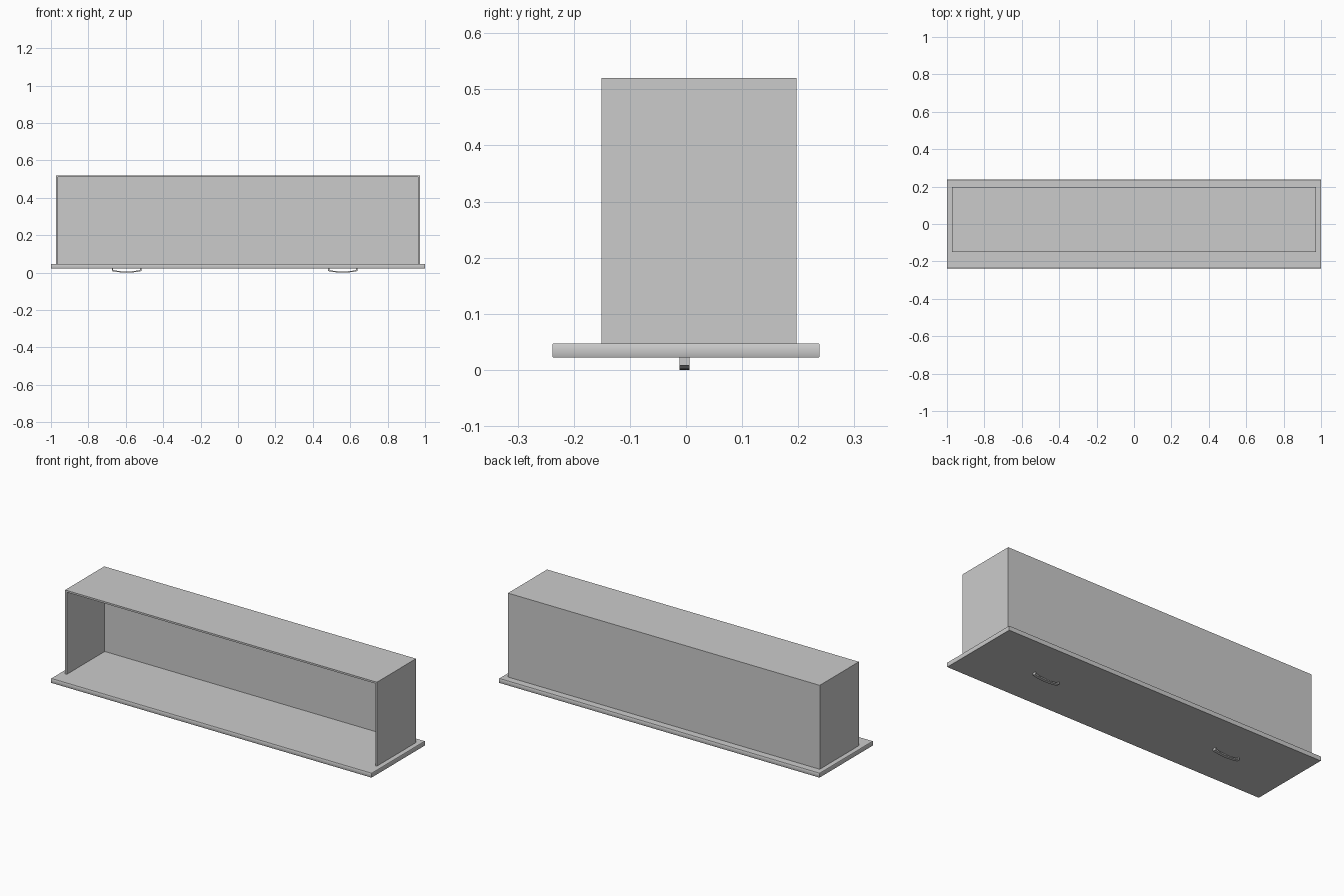
import bpy
import bmesh
import math

old = bpy.data.objects.get("Cube")
if old:
    bpy.data.objects.remove(old, do_unlink=True)

grey = bpy.data.materials.new("light grey")
grey.use_nodes = True
GREY = (0.6, 0.6, 0.6, 1)
grey.diffuse_color = GREY
grey.node_tree.nodes["Principled BSDF"].inputs["Base Color"].default_value = GREY


def add_object(name, bm):
    bmesh.ops.recalc_face_normals(bm, faces=bm.faces)
    mesh = bpy.data.meshes.new(name)
    bm.to_mesh(mesh)
    bm.free()
    mesh.materials.append(grey)
    obj = bpy.data.objects.new(name, mesh)
    bpy.context.collection.objects.link(obj)
    return obj


def box_mesh(low, high):
    bm = bmesh.new()
    bmesh.ops.create_cube(bm, size=1)
    for v in bm.verts:
        v.co = [(a + b) / 2 + c * (b - a) for a, b, c in zip(low, high, v.co)]
    return bm


def extrude_profile(name, points, y0, y1):
    """Closed xz outline given depth along y."""
    bm = bmesh.new()
    face = bm.faces.new([bm.verts.new((x, y0, z)) for x, z in points])
    new = bmesh.ops.extrude_face_region(bm, geom=[face])["geom"]
    verts = [g for g in new if isinstance(g, bmesh.types.BMVert)]
    bmesh.ops.translate(bm, verts=verts, vec=(0, y1 - y0, 0))
    return add_object(name, bm)


PANEL_LOW, PANEL_TOP = 0.022, 0.047
FRONT, BACK, HALF, TOP, WALL = -0.151, 0.197, 0.972, 0.52, 0.01

# Drawer face lying flat, with slightly softened rims
bm = box_mesh((-1, -0.238, PANEL_LOW), (1, 0.238, PANEL_TOP))
rims = [e for e in bm.edges if abs(e.verts[0].co.z - e.verts[1].co.z) < 0.001]
bmesh.ops.bevel(bm, geom=rims, offset=0.0015, segments=1, affect='EDGES')
panel = add_object("drawer_face", bm)
for poly in panel.data.polygons:
    poly.use_smooth = abs(poly.normal.z) < 0.9
for obj in bpy.context.selected_objects:
    obj.select_set(False)
panel.select_set(True)
bpy.context.view_layer.objects.active = panel
bpy.ops.object.shade_smooth_by_angle(angle=math.radians(50))
for poly in panel.data.polygons:
    if abs(poly.normal.z) > 0.9:
        poly.use_smooth = False

# Drawer surround: two sides and the far end as one bent board
inner = HALF - WALL
extrude_profile("drawer_sides", [
    (-HALF, PANEL_TOP), (-HALF, TOP), (HALF, TOP), (HALF, PANEL_TOP),
    (inner, PANEL_TOP), (inner, TOP - WALL), (-inner, TOP - WALL), (-inner, PANEL_TOP),
], FRONT, BACK)

# Drawer bottom closing the back
add_object("drawer_bottom", box_mesh(
    (-inner, BACK - WALL, PANEL_TOP), (inner, BACK, TOP - WALL)))

# Bowed pull handles with a short post at each end
STEPS, REACH, BAR = 12, 0.078, 0.006


def bow(cx, reach, lift):
    return [(cx + reach * t, lift + 0.008 * t * t)
            for t in (2 * i / STEPS - 1 for i in range(STEPS + 1))]


for side, cx in (("right", -0.595), ("left", 0.56)):
    outer = bow(cx, REACH, 0)
    inside = bow(cx, REACH - BAR, BAR)
    outline = [(cx - REACH, PANEL_LOW)] + outer + [(cx + REACH, PANEL_LOW)]
    outline += [(cx + REACH - BAR, PANEL_LOW)] + inside[::-1] + [(cx - REACH + BAR, PANEL_LOW)]
    extrude_profile("handle_" + side, outline, -0.012, 0.006)
